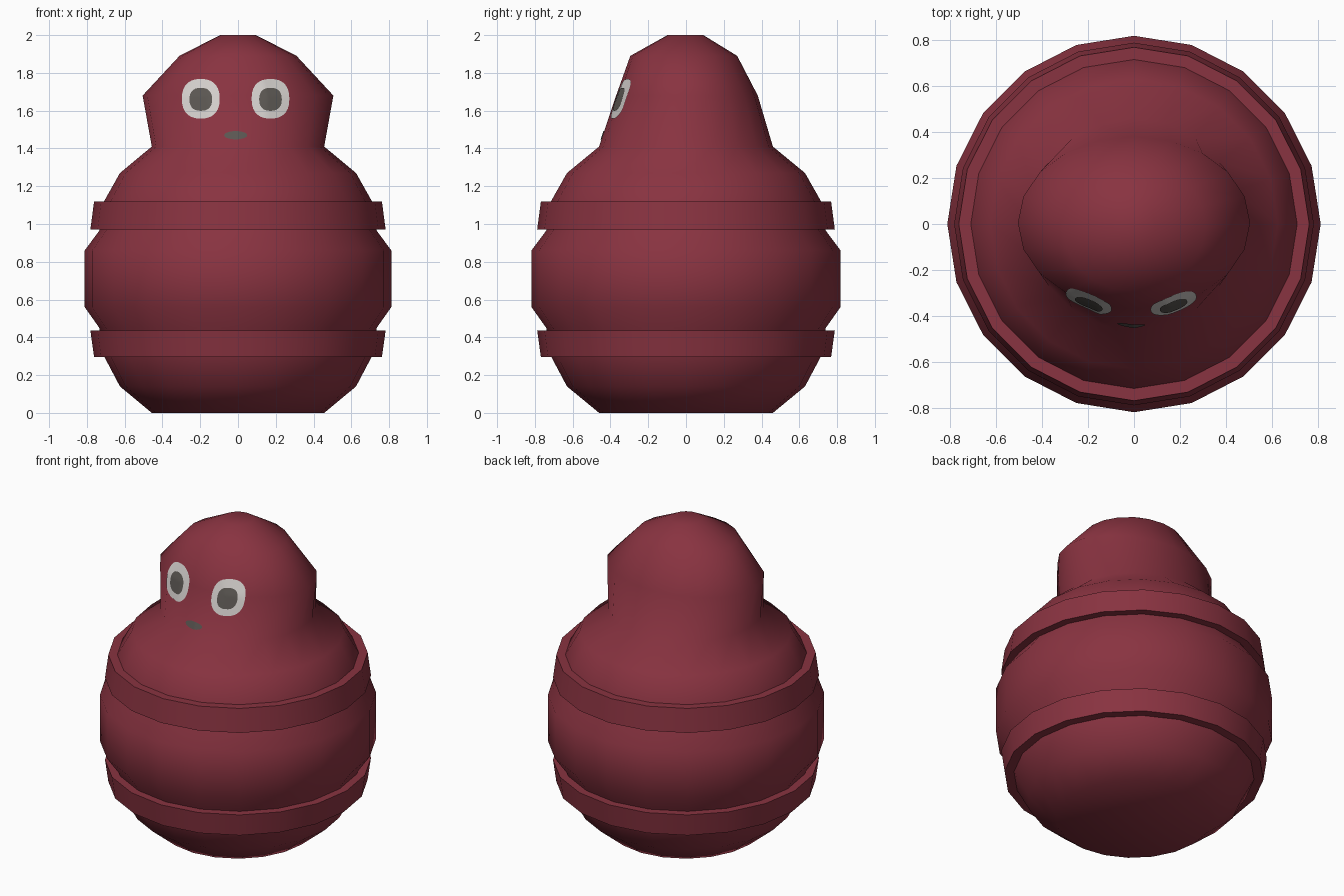
import bpy, bmesh, math
from mathutils import Vector
from mathutils.bvhtree import BVHTree

if "Cube" in bpy.data.objects:
    bpy.data.objects.remove(bpy.data.objects["Cube"])

SEG = 20


def material(name, rgb):
    m = bpy.data.materials.new(name)
    m.diffuse_color = (*rgb, 1)
    m.use_nodes = True
    m.node_tree.nodes["Principled BSDF"].inputs["Base Color"].default_value = m.diffuse_color
    return m


RED = material("dark red", (0.25, 0.033, 0.052))
WHITE = material("eye white", (0.65, 0.62, 0.60))
GREY = material("warm grey", (0.105, 0.095, 0.085))


def finish(bm, name, mat, angle):
    mesh = bpy.data.meshes.new(name)
    bm.to_mesh(mesh)
    mesh.materials.append(mat)
    ob = bpy.data.objects.new(name, mesh)
    bpy.context.collection.objects.link(ob)
    bpy.context.view_layer.objects.active = ob
    ob.select_set(True)
    bpy.ops.object.shade_smooth_by_angle(angle=math.radians(angle))
    ob.select_set(False)
    return ob


def loft(rings, closed=False):
    """Stack elliptical rings (rx, ry, y centre, z); cap the ends or close the loop."""
    bm = bmesh.new()
    rows = [[bm.verts.new((rx * math.cos(2 * math.pi * i / SEG),
                           cy + ry * math.sin(2 * math.pi * i / SEG), z))
             for i in range(SEG)] for rx, ry, cy, z in rings]
    pairs = list(zip(rows, rows[1:]))
    if closed:
        pairs.append((rows[-1], rows[0]))
    else:
        bm.faces.new(rows[0][::-1])
        bm.faces.new(rows[-1])
    for a, b in pairs:
        for i in range(SEG):
            j = (i + 1) % SEG
            bm.faces.new((a[i], a[j], b[j], b[i]))
    bmesh.ops.recalc_face_normals(bm, faces=bm.faces)
    return bm


# Round body flowing into the head
lower = [(0.46, 0), (0.63, 0.14), (0.715, 0.30), (0.74, 0.45), (0.818, 0.56),
         (0.818, 0.86), (0.74, 0.965), (0.715, 1.12), (0.63, 1.27), (0.46, 1.41)]
rings = [(r * 0.992, r, 0, z) for r, z in lower]
rings += [(0.505, 0.375, 0.005, 1.68), (0.31, 0.283, -0.012, 1.89), (0.095, 0.095, -0.003, 2.0)]
bm = loft(rings)
surface = BVHTree.FromBMesh(bm)
finish(bm, "body", RED, 65)
bm.free()

# Two raised bands around the body
for name, z0, r0, z1, r1 in (("lower_band", 0.295, 0.768, 0.437, 0.788),
                             ("upper_band", 0.97, 0.788, 1.12, 0.768)):
    prof = [(0.66, z0), (r0, z0), (r1, z1), (0.66, z1)]
    bm = loft([(r * 0.992, r, 0, z) for r, z in prof], closed=True)
    finish(bm, name, RED, 40)
    bm.free()


def plate(name, mat, x, z, w, h, offset, power=2.4, n=28, steps=5):
    """Thin rounded patch laid over the front of the head."""
    bm = bmesh.new()

    def point(u, v):
        hit, normal, _, _ = surface.ray_cast(Vector((x + u, -3, z + v)), Vector((0, 1, 0)))
        return bm.verts.new(hit + Vector((0, -offset, 0)))

    centre = point(0, 0)
    rows = []
    for s in range(1, steps + 1):
        row = []
        for i in range(n):
            t = 2 * math.pi * i / n
            c, d = math.cos(t), math.sin(t)
            u = math.copysign(abs(c) ** (2 / power), c) * w * s / steps
            v = math.copysign(abs(d) ** (2 / power), d) * h * s / steps
            row.append(point(u, v))
        rows.append(row)
    for i in range(n):
        j = (i + 1) % n
        bm.faces.new((centre, rows[0][i], rows[0][j]))
        for a, b in zip(rows, rows[1:]):
            bm.faces.new((a[i], b[i], b[j], a[j]))
    finish(bm, name, mat, 65)
    bm.free()


# Eyes and mouth
for side, x in (("left", 0.172), ("right", -0.197)):
    plate(side + "_eye", WHITE, x, 1.663, 0.1, 0.105, 0.005)
    plate(side + "_pupil", GREY, x, 1.66, 0.06, 0.061, 0.009)
plate("mouth", GREY, -0.012, 1.47, 0.061, 0.022, 0.005, power=2)
